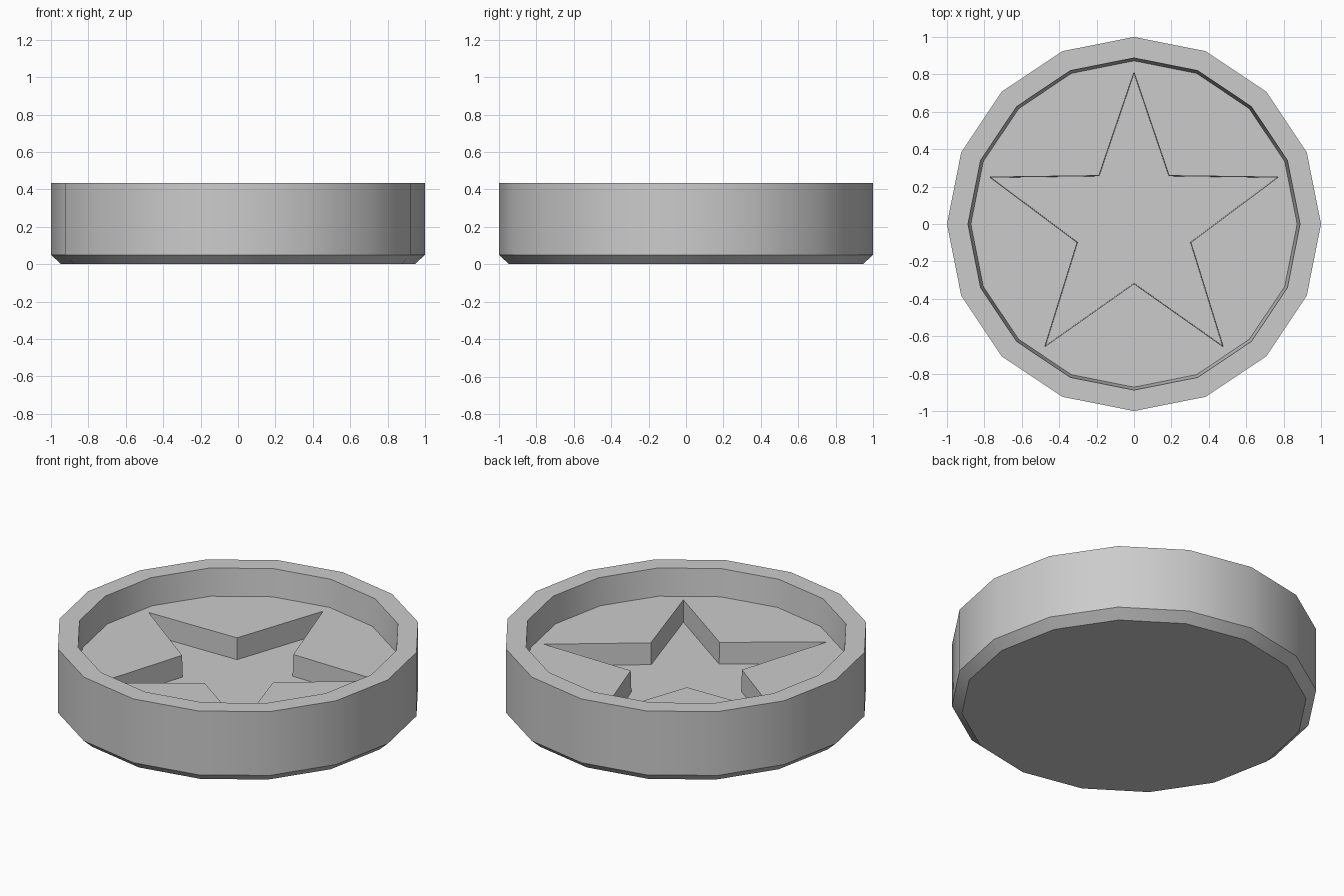
import bpy, bmesh
from math import sin, cos, pi, radians

if "Cube" in bpy.data.objects:
    bpy.data.objects.remove(bpy.data.objects["Cube"])

SIDES = 16
TOP, LEDGE, STAR_FLOOR = 0.435, 0.272, 0.142


def ring(bm, radii, count, z, start=0.0):
    """Closed loop of vertices; radii alternate around the loop."""
    return [bm.verts.new((radii[i % len(radii)] * cos(start + 2 * pi * i / count),
                          radii[i % len(radii)] * sin(start + 2 * pi * i / count), z))
            for i in range(count)]


def bridge(bm, a, b):
    """Quad strip between two loops."""
    n = len(a)
    for i in range(n):
        bm.faces.new((a[i], a[(i + 1) % n], b[(i + 1) % n], b[i]))


def loop_edges(bm, loop):
    return [bm.edges.get((loop[i], loop[(i + 1) % len(loop)])) for i in range(len(loop))]


bm = bmesh.new()

# Outer body: bottom chamfer, side wall, rim, tapered inner wall
profile = [(0.945, 0.0), (1.0, 0.05), (1.0, TOP), (0.888, TOP), (0.872, LEDGE)]
rings = [ring(bm, [r], SIDES, z) for r, z in profile]
for a, b in zip(rings, rings[1:]):
    bridge(bm, a, b)
bm.faces.new(rings[0][::-1])

# Star recess: walls and floor
star_top = ring(bm, [0.812, 0.32], 10, LEDGE, pi / 2)
star_low = ring(bm, [0.802, 0.316], 10, STAR_FLOOR, pi / 2)
bridge(bm, star_top, star_low)
bm.faces.new(star_low)

# Ledge between inner wall and star
bmesh.ops.triangle_fill(bm, use_beauty=True, normal=(0, 0, 1),
                        edges=loop_edges(bm, rings[-1]) + loop_edges(bm, star_top))

bmesh.ops.recalc_face_normals(bm, faces=bm.faces[:])
mesh = bpy.data.meshes.new("star_dish")
bm.to_mesh(mesh)
bm.free()

dish = bpy.data.objects.new("star_dish", mesh)
bpy.context.collection.objects.link(dish)
bpy.context.view_layer.objects.active = dish
dish.select_set(True)
bpy.ops.object.shade_smooth_by_angle(angle=radians(30))
